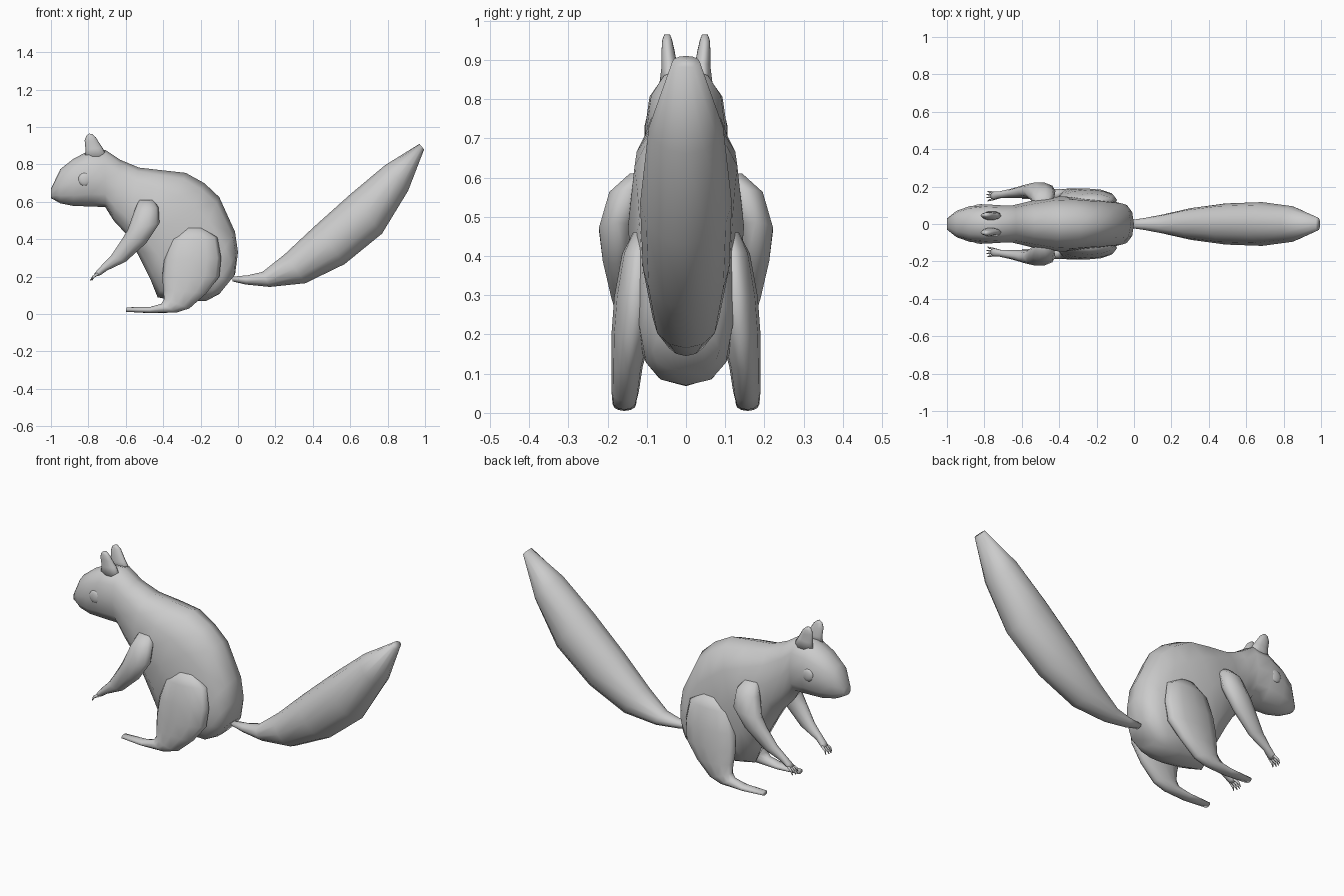
import bpy
import bmesh
from math import cos, sin, pi, copysign
from mathutils import Vector

if "Cube" in bpy.data.objects:
    bpy.data.objects.remove(bpy.data.objects["Cube"])

grey = bpy.data.materials.new("plain_grey")
grey.use_nodes = True
colour = (0.6, 0.6, 0.6, 1)
grey.diffuse_color = colour
grey.node_tree.nodes["Principled BSDF"].inputs["Base Color"].default_value = colour


def finish(name, bm, mirrored):
    bmesh.ops.recalc_face_normals(bm, faces=bm.faces)
    mesh = bpy.data.meshes.new(name)
    bm.to_mesh(mesh)
    bm.free()
    mesh.materials.append(grey)
    mesh.polygons.foreach_set("use_smooth", [True] * len(mesh.polygons))
    obj = bpy.data.objects.new(name, mesh)
    bpy.context.collection.objects.link(obj)
    if mirrored:
        mirror = obj.modifiers.new("Mirror", "MIRROR")
        mirror.use_axis = (False, True, False)
    return obj


def add_loft(bm, rings, sides=12, power=1.0):
    """Each ring: two opposite edge points (x, z), centre y and half width."""
    loops = []
    for (ax, az), (bx, bz), y, w in rings:
        mid = Vector(((ax + bx) / 2, y, (az + bz) / 2))
        half = Vector(((ax - bx) / 2, 0, (az - bz) / 2))
        loop = []
        for i in range(sides):
            t = 2 * pi * i / sides
            c = copysign(abs(cos(t)) ** power, cos(t))
            s = copysign(abs(sin(t)) ** power, sin(t))
            loop.append(bm.verts.new(mid + half * c + Vector((0, w * s, 0))))
        loops.append(loop)
    for a, b in zip(loops, loops[1:]):
        for i in range(sides):
            j = (i + 1) % sides
            bm.faces.new((a[i], a[j], b[j], b[i]))
    bm.faces.new(loops[0])
    bm.faces.new(loops[-1])


def loft(name, rings, mirrored=False, sides=12, power=1.0):
    bm = bmesh.new()
    add_loft(bm, rings, sides, power)
    return finish(name, bm, mirrored)


# Head and body in one skin, nose to rump
loft("head_and_body", [
    ((-1, .67), (-1, .62), 0, .03),
    ((-.95, .775), (-.95, .592), 0, .07),
    ((-.88, .83), (-.88, .578), 0, .095),
    ((-.80, .872), (-.78, .575), 0, .105),
    ((-.71, .878), (-.71, .572), 0, .1),
    ((-.63, .825), (-.665, .5), 0, .1),
    ((-.53, .783), (-.6, .43), 0, .12),
    ((-.40, .768), (-.53, .31), 0, .142),
    ((-.28, .755), (-.47, .19), 0, .148),
    ((-.18, .70), (-.43, .09), 0, .14),
    ((-.10, .625), (-.36, .075), 0, .135),
    ((-.016, .44), (-.25, .068), 0, .125),
    ((0, .33), (-.17, .07), 0, .115),
    ((-.016, .21), (-.1, .107), 0, .085),
], power=.85)

# Tail
loft("tail", [
    ((-.03, .2), (-.03, .175), 0, .02),
    ((.05, .207), (.04, .158), 0, .03),
    ((.13, .225), (.17, .145), 0, .05),
    ((.25, .32), (.36, .165), 0, .085),
    ((.41, .47), (.57, .267), 0, .11),
    ((.60, .64), (.77, .43), 0, .117),
    ((.785, .795), (.91, .66), 0, .095),
    ((.97, .91), (.995, .88), 0, .035),
])

# Ears
loft("ears", [
    ((-.82, .83), (-.69, .83), .045, .025),
    ((-.815, .88), (-.725, .89), .042, .021),
    ((-.82, .93), (-.745, .92), .046, .017),
    ((-.81, .955), (-.76, .945), .048, .013),
    ((-.795, .965), (-.78, .962), .048, .008),
], True, 10)

# Hind legs, haunch to toes
loft("hind_legs", [
    ((-.29, .46), (-.19, .46), .115, .02),
    ((-.36, .4), (-.11, .41), .12, .043),
    ((-.395, .29), (-.09, .3), .128, .055),
    ((-.405, .2), (-.1, .2), .138, .052),
    ((-.4, .13), (-.17, .11), .15, .04),
    ((-.395, .08), (-.26, .03), .155, .035),
    ((-.41, .055), (-.33, .008), .157, .031),
    ((-.47, .038), (-.47, .005), .157, .03),
    ((-.595, .036), (-.6, .012), .157, .022),
], True)

# Forelegs, shoulder to palm
loft("forelegs", [
    ((-.53, .61), (-.45, .61), .115, .03),
    ((-.555, .55), (-.425, .57), .148, .05),
    ((-.59, .45), (-.42, .485), .176, .048),
    ((-.62, .4), (-.49, .38), .176, .038),
    ((-.68, .31), (-.6, .28), .165, .026),
    ((-.725, .265), (-.7, .233), .157, .019),
    ((-.755, .232), (-.735, .208), .152, .023),
    ((-.768, .216), (-.754, .202), .15, .018),
], True, 10)

# Fingers fanning out from each palm
bm = bmesh.new()
for k in range(4):
    spread = k - 1.5
    tip_x, tip_z = -.795 + .008 * abs(spread), .178
    add_loft(bm, [
        ((-.755, .222), (-.742, .21), .15 + spread * .011, .006),
        ((-.778, .204), (-.769, .194), .15 + spread * .015, .005),
        ((tip_x, tip_z + .004), (tip_x + .003, tip_z), .148 + spread * .017, .002),
    ], 6)
finish("fingers", bm, True)

# Eyes: shallow domes on the cheeks
bm = bmesh.new()
bmesh.ops.create_uvsphere(bm, u_segments=12, v_segments=8, radius=.035)
for v in bm.verts:
    v.co = Vector((v.co.x - .82, v.co.y * .35 + .094, v.co.z + .72))
finish("eyes", bm, True)
